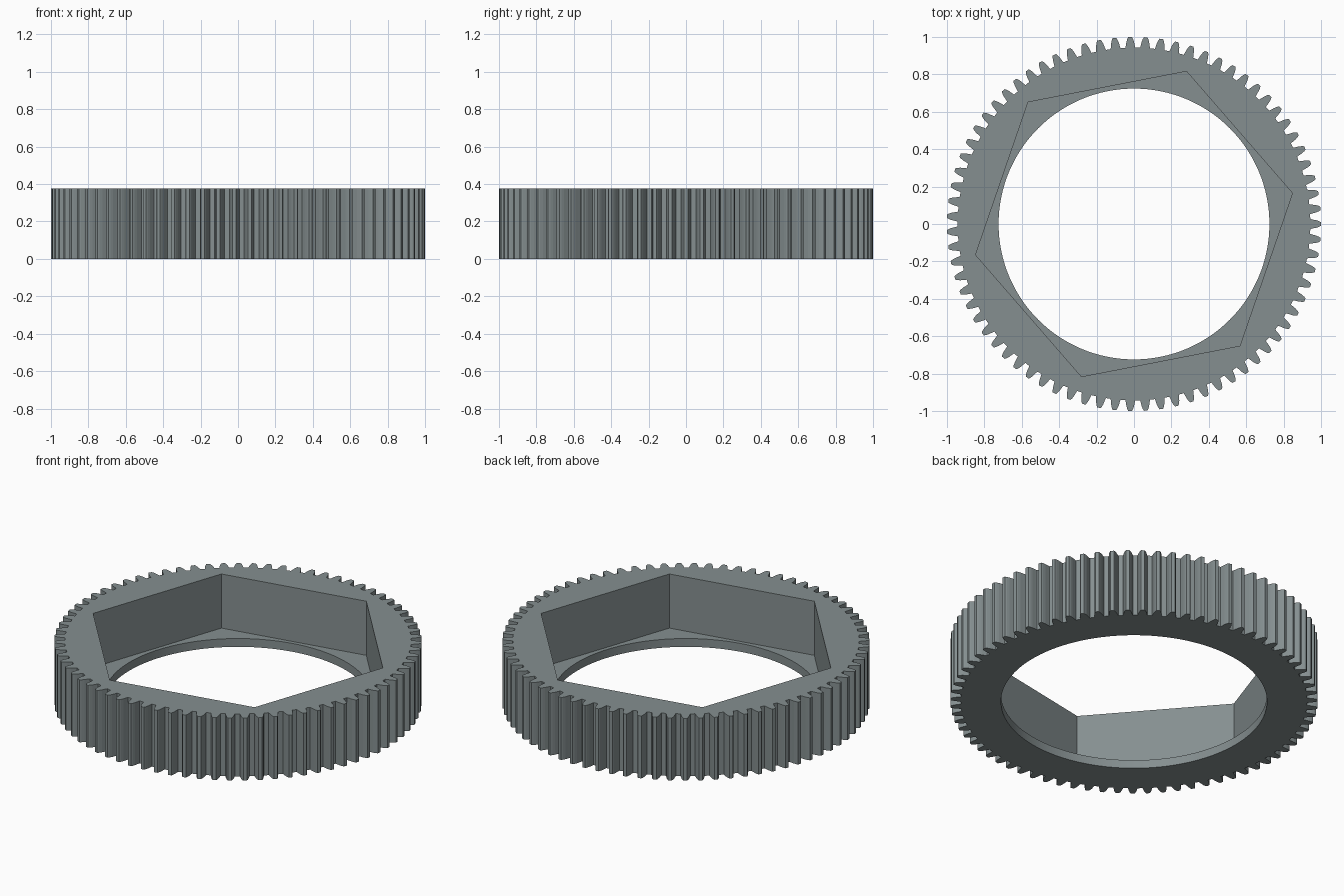
import bpy
import bmesh
import math

if "Cube" in bpy.data.objects:
    bpy.data.objects.remove(bpy.data.objects["Cube"])

TEETH = 75
HEIGHT = 0.375
LIP = 0.05            # thickness of the ledge under the hexagonal pocket
HOLE_R = 0.724
HEX_R = 0.863
HEX_TURN = math.radians(11)


def ring(bm, points, z):
    """Closed loop of edges at height z; points are (radius, angle)."""
    vs = [bm.verts.new((r * math.cos(a), r * math.sin(a), z)) for r, a in points]
    es = [bm.edges.new((vs[i], vs[(i + 1) % len(vs)])) for i in range(len(vs))]
    return vs, es


def wall(bm, low, high, inward=False, smooth=False):
    """Vertical wall between two matching loops."""
    n = len(low)
    for i in range(n):
        j = (i + 1) % n
        quad = [low[i], low[j], high[j], high[i]]
        face = bm.faces.new(quad[::-1] if inward else quad)
        face.smooth = smooth


def cap(bm, outer, inner, up):
    """Flat face between an outer and an inner loop."""
    res = bmesh.ops.triangle_fill(bm, edges=outer + inner, use_beauty=True)
    for f in res["geom"]:
        if isinstance(f, bmesh.types.BMFace):
            f.normal_update()
            if (f.normal.z > 0) != up:
                f.normal_flip()


# Tooth profile: (radius, half width) from root to tip
flank = [(0.943, 0.0265), (0.957, 0.0235), (0.975, 0.0200), (0.990, 0.0150), (1.0, 0.0095)]
gear = []
for k in range(TEETH):
    a = 2 * math.pi * k / TEETH
    gear += [(r, a - w / r) for r, w in flank]
    gear += [(r, a + w / r) for r, w in reversed(flank)]

hexagon = [(HEX_R, HEX_TURN + i * math.pi / 3) for i in range(6)]
circle = [(HOLE_R, 2 * math.pi * i / 128) for i in range(128)]

bm = bmesh.new()
gear_lo, gear_lo_e = ring(bm, gear, 0)
gear_hi, gear_hi_e = ring(bm, gear, HEIGHT)
hex_lo, hex_lo_e = ring(bm, hexagon, LIP)
hex_hi, hex_hi_e = ring(bm, hexagon, HEIGHT)
hole_lo, hole_lo_e = ring(bm, circle, 0)
hole_hi, hole_hi_e = ring(bm, circle, LIP)

# Flat top, ledge and underside
cap(bm, gear_hi_e, hex_hi_e, True)
cap(bm, hex_lo_e, hole_hi_e, True)
cap(bm, gear_lo_e, hole_lo_e, False)

# Toothed rim, hexagonal pocket and round bore
wall(bm, gear_lo, gear_hi)
wall(bm, hex_lo, hex_hi, inward=True)
wall(bm, hole_lo, hole_hi, inward=True, smooth=True)

mesh = bpy.data.meshes.new("gear_ring")
bm.to_mesh(mesh)
bm.free()

mat = bpy.data.materials.new("steel_grey")
mat.diffuse_color = (0.235, 0.275, 0.28, 1)
mat.use_nodes = True
mat.node_tree.nodes["Principled BSDF"].inputs["Base Color"].default_value = mat.diffuse_color
mesh.materials.append(mat)
bpy.context.collection.objects.link(bpy.data.objects.new("gear_ring", mesh))
